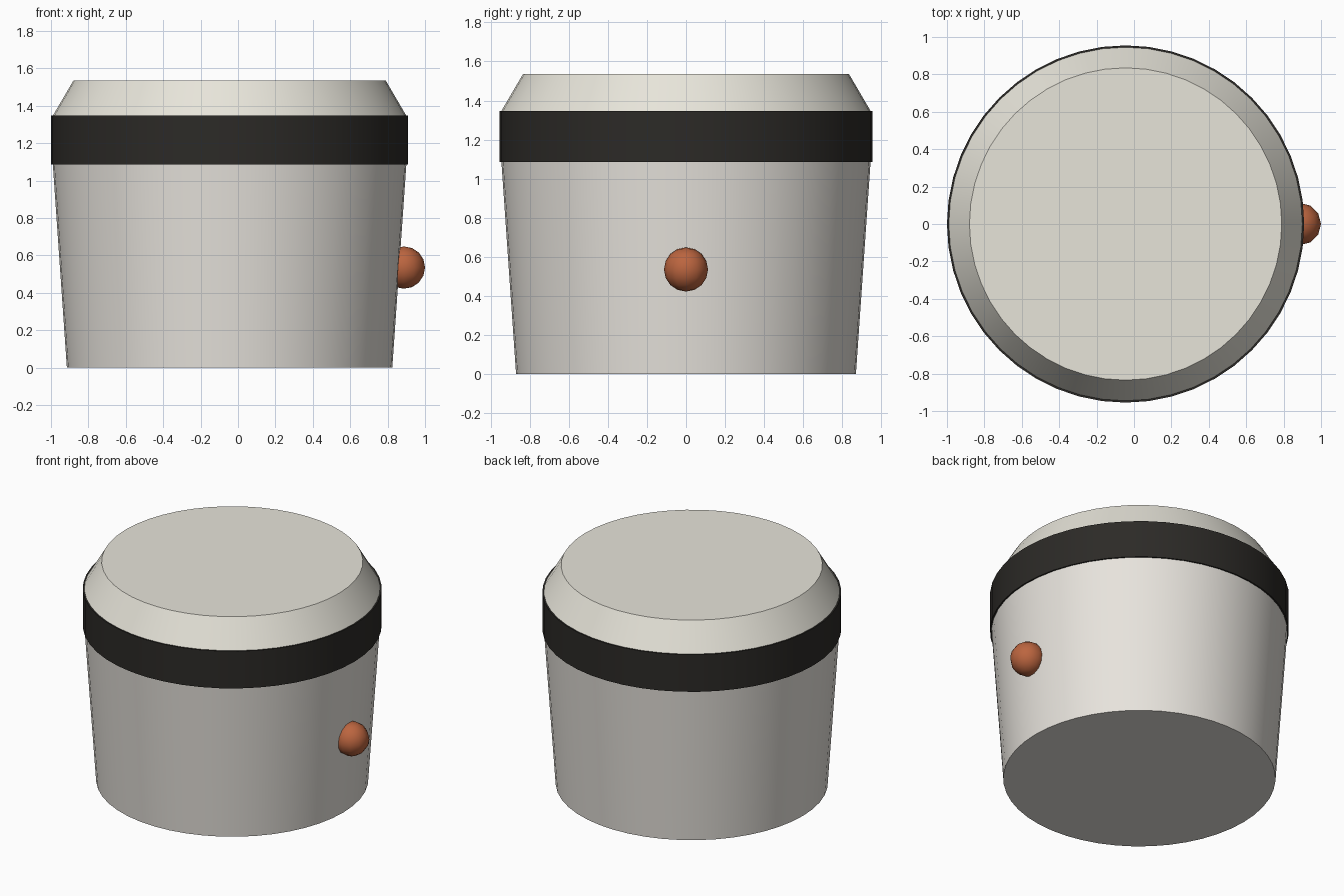
import bpy, math

if "Cube" in bpy.data.objects:
    bpy.data.objects.remove(bpy.data.objects["Cube"])

CX = -0.045  # axis of the round container


def colour(name, rgb):
    m = bpy.data.materials.new(name)
    m.diffuse_color = (*rgb, 1)
    m.use_nodes = True
    m.node_tree.nodes["Principled BSDF"].inputs["Base Color"].default_value = m.diffuse_color
    return m


def finish(name, material=None, angle=35):
    ob = bpy.context.object
    ob.name = name
    if material:
        ob.data.materials.append(material)
    bpy.ops.object.shade_smooth_by_angle(angle=math.radians(angle))
    return ob


def frustum(name, r_low, r_high, z_low, z_high, material=None):
    bpy.ops.mesh.primitive_cone_add(
        vertices=48, radius1=r_low, radius2=r_high, depth=z_high - z_low,
        location=(CX, 0, (z_low + z_high) / 2))
    return finish(name, material)


cream = colour("cream", (0.80, 0.77, 0.72))
lid_cream = colour("lid_cream", (0.80, 0.78, 0.70))
black = colour("black", (0.025, 0.023, 0.02))
rust = colour("rust", (0.50, 0.13, 0.05))

# Tapered body, dark band and chamfered lid
frustum("body", 0.87, 0.945, 0.0, 1.085, cream)
frustum("band", 0.955, 0.955, 1.085, 1.347, black)
frustum("lid", 0.945, 0.835, 1.347, 1.535, lid_cream)

# Round button on the right side
bpy.ops.mesh.primitive_uv_sphere_add(
    segments=12, ring_count=8, radius=0.113, location=(0.887, 0, 0.535))
finish("button", rust, 60)
